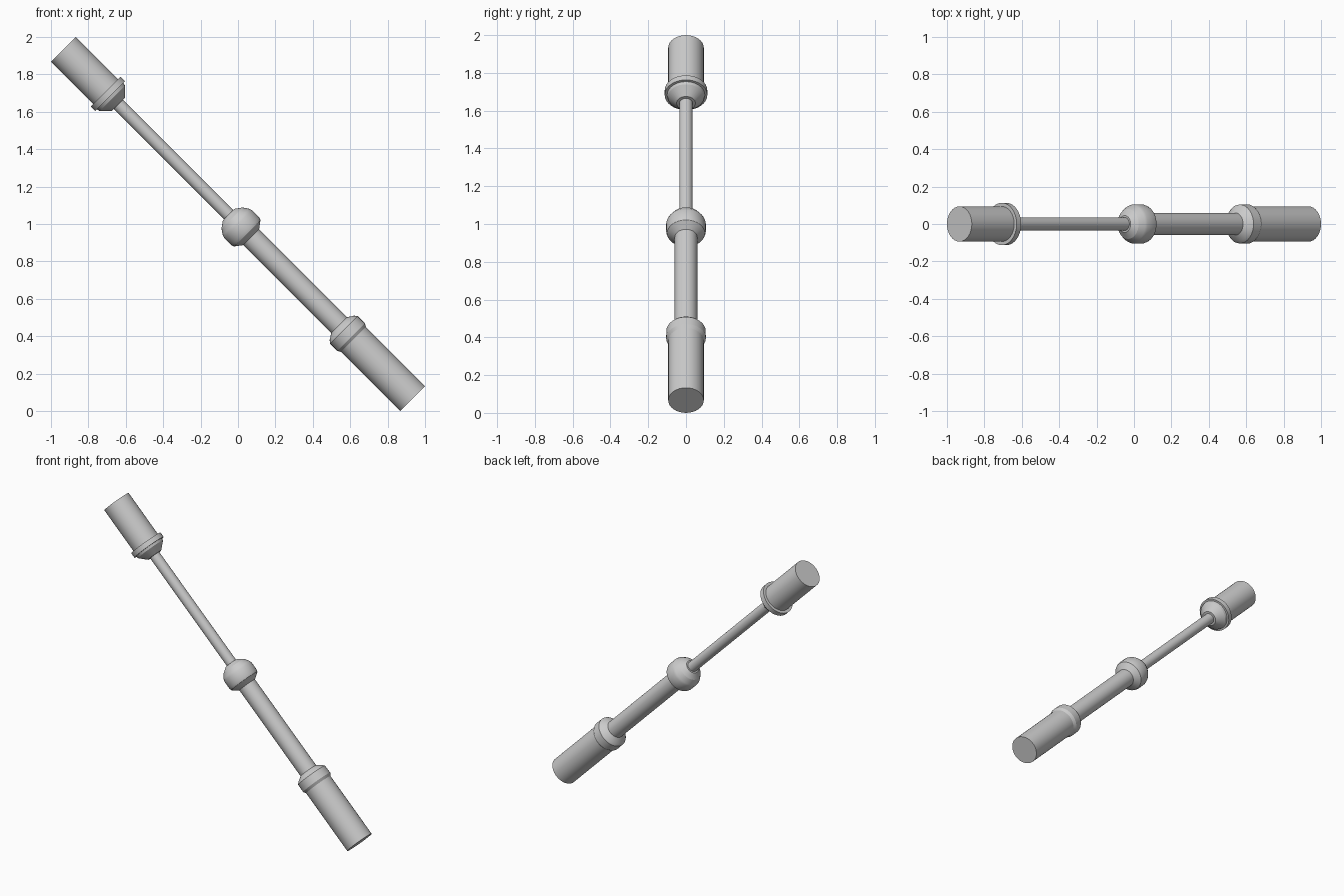
import bpy, bmesh
from math import pi, radians, cos, sin
from mathutils import Matrix

if "Cube" in bpy.data.objects:
    bpy.data.objects.remove(bpy.data.objects["Cube"])

SEG = 32
# lay the long axis diagonally: local +z runs down to the right
TILT = Matrix.Translation((0, 0, 1)) @ Matrix.Rotation(radians(135), 4, 'Y')


def lathe(name, profile):
    """Closed turned part from (distance along axis, radius) pairs."""
    bm = bmesh.new()
    rings = [[bm.verts.new((r * cos(2 * pi * i / SEG), r * sin(2 * pi * i / SEG), s))
              for i in range(SEG)] for s, r in profile]
    for a, b in zip(rings, rings[1:]):
        for i in range(SEG):
            j = (i + 1) % SEG
            bm.faces.new((a[i], a[j], b[j], b[i]))
    bm.faces.new(rings[0][::-1])
    bm.faces.new(rings[-1])
    bm.transform(TILT)
    bmesh.ops.recalc_face_normals(bm, faces=bm.faces)
    me = bpy.data.meshes.new(name)
    bm.to_mesh(me)
    bm.free()
    ob = bpy.data.objects.new(name, me)
    bpy.context.collection.objects.link(ob)
    bpy.ops.object.select_all(action='DESELECT')
    ob.select_set(True)
    bpy.context.view_layer.objects.active = ob
    bpy.ops.object.shade_smooth_by_angle(angle=radians(20))
    return ob


# upper end: grip cylinder and flanged collar
lathe("upper_grip", [(-1.32, 0.094), (-0.99, 0.094)])
lathe("upper_collar", [(-1.0, 0.094), (-1.0, 0.113), (-0.966, 0.113), (-0.966, 0.1),
                       (-0.95, 0.096), (-0.905, 0.05)])

# thin rod sliding into the thicker tube
lathe("thin_rod", [(-0.93, 0.035), (0.0, 0.035)])
lathe("middle_collar", [(-0.07, 0.045), (-0.045, 0.08), (-0.015, 0.1), (0.0, 0.105),
                        (0.055, 0.105), (0.07, 0.1), (0.1, 0.06)])
lathe("thick_tube", [(0.05, 0.06), (0.8, 0.06)])

# lower end: rounded collar and grip cylinder
lathe("lower_collar", [(0.765, 0.06), (0.785, 0.092), (0.8, 0.104), (0.855, 0.105),
                       (0.873, 0.094)])
lathe("lower_grip", [(0.86, 0.094), (1.32, 0.094)])
